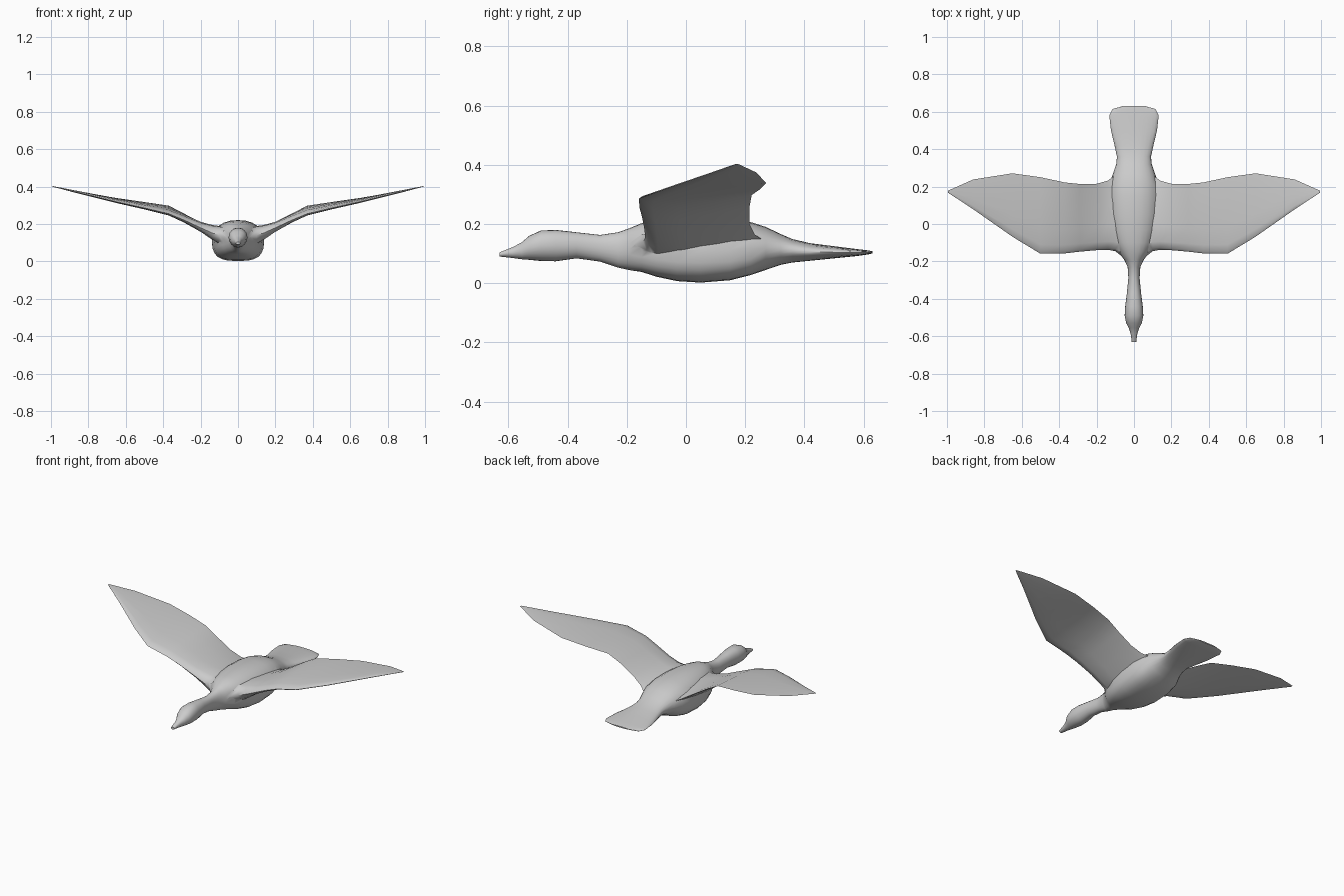
import bpy, bmesh, math

grey = bpy.data.materials.new("plain grey")
grey.diffuse_color = (0.6, 0.6, 0.6, 1)


def loft(name, rings):
    """Skin a list of equal-length closed rings and cap both ends."""
    bm = bmesh.new()
    loops = [[bm.verts.new(p) for p in ring] for ring in rings]
    n = len(loops[0])
    for a, b in zip(loops, loops[1:]):
        for i in range(n):
            j = (i + 1) % n
            bm.faces.new((a[i], a[j], b[j], b[i]))
    bm.faces.new(loops[0][::-1])
    bm.faces.new(loops[-1])
    bmesh.ops.recalc_face_normals(bm, faces=bm.faces)
    me = bpy.data.meshes.new(name)
    bm.to_mesh(me)
    bm.free()
    ob = bpy.data.objects.new(name, me)
    bpy.context.collection.objects.link(ob)
    me.materials.append(grey)
    return ob


def power(v, e):
    return math.copysign(abs(v) ** e, v)


def body_ring(y, w, bottom, top, n=24):
    """Oval section, with a boxier belly below the middle."""
    mid, half = (bottom + top) / 2, (top - bottom) / 2
    boxy = 2 / 2.9 if -0.16 < y < 0.27 else 1
    ring = []
    for i in range(n):
        a = 2 * math.pi * i / n
        e = boxy if math.sin(a) <= 1e-6 else 0.9
        ring.append((w * power(math.cos(a), e), y, mid + half * power(math.sin(a), e)))
    return ring


# Beak, head, neck, torso and fanned tail: y, half width, bottom, top
stations = [
    (-0.63, 0.012, 0.090, 0.104), (-0.585, 0.018, 0.085, 0.122),
    (-0.555, 0.028, 0.081, 0.138), (-0.53, 0.042, 0.079, 0.160),
    (-0.49, 0.050, 0.075, 0.178), (-0.44, 0.047, 0.074, 0.180),
    (-0.37, 0.038, 0.084, 0.172), (-0.29, 0.030, 0.073, 0.163),
    (-0.23, 0.034, 0.053, 0.172), (-0.19, 0.053, 0.044, 0.186),
    (-0.15, 0.083, 0.038, 0.203), (-0.10, 0.108, 0.022, 0.212),
    (-0.03, 0.128, 0.007, 0.219), (0.05, 0.139, 0.002, 0.221),
    (0.15, 0.140, 0.010, 0.217), (0.22, 0.130, 0.028, 0.206),
    (0.27, 0.112, 0.045, 0.190), (0.32, 0.095, 0.062, 0.166),
    (0.36, 0.091, 0.070, 0.149), (0.42, 0.104, 0.076, 0.135),
    (0.50, 0.123, 0.084, 0.125), (0.58, 0.132, 0.092, 0.115),
    (0.615, 0.115, 0.097, 0.111), (0.63, 0.060, 0.101, 0.108),
]
body = loft("bird_body", [body_ring(*s) for s in stations])

# Airfoil: fraction of chord, fraction of thickness
airfoil = [(0, 0), (0.03, 0.3), (0.12, 0.48), (0.35, 0.5), (0.65, 0.34), (0.9, 0.14),
           (1, 0), (0.9, -0.14), (0.65, -0.34), (0.35, -0.5), (0.12, -0.48), (0.03, -0.3)]
# Wing: x, leading y, trailing y, leading z, trailing z, thickness
wing = [
    (0.05, -0.185, 0.30, 0.125, 0.130, 0.10), (0.10, -0.145, 0.262, 0.140, 0.145, 0.095),
    (0.14, -0.138, 0.232, 0.153, 0.165, 0.076), (0.20, -0.140, 0.215, 0.180, 0.200, 0.050),
    (0.29, -0.148, 0.214, 0.222, 0.255, 0.036), (0.37, -0.157, 0.222, 0.255, 0.298, 0.030),
    (0.50, -0.159, 0.250, 0.286, 0.317, 0.024), (0.65, -0.068, 0.271, 0.319, 0.338, 0.019),
    (0.86, 0.079, 0.238, 0.370, 0.374, 0.012), (0.995, 0.168, 0.178, 0.402, 0.402, 0.003),
]


def wing_ring(side, x, y0, y1, z0, z1, t):
    return [(side * x, y0 + (y1 - y0) * u, z0 + (z1 - z0) * u + t * v) for u, v in airfoil]


# Both wings are one span, tip to tip, merged into the torso
wings = loft("wings", [wing_ring(-1, *s) for s in reversed(wing)] + [wing_ring(1, *s) for s in wing])
bpy.context.view_layer.objects.active = body
body.select_set(True)
union = body.modifiers.new("join wings", 'BOOLEAN')
union.operation = 'UNION'
union.solver = 'EXACT'
union.object = wings
bpy.ops.object.modifier_apply(modifier=union.name)
bpy.data.objects.remove(wings)
bpy.ops.object.shade_smooth_by_angle(angle=math.radians(50))
